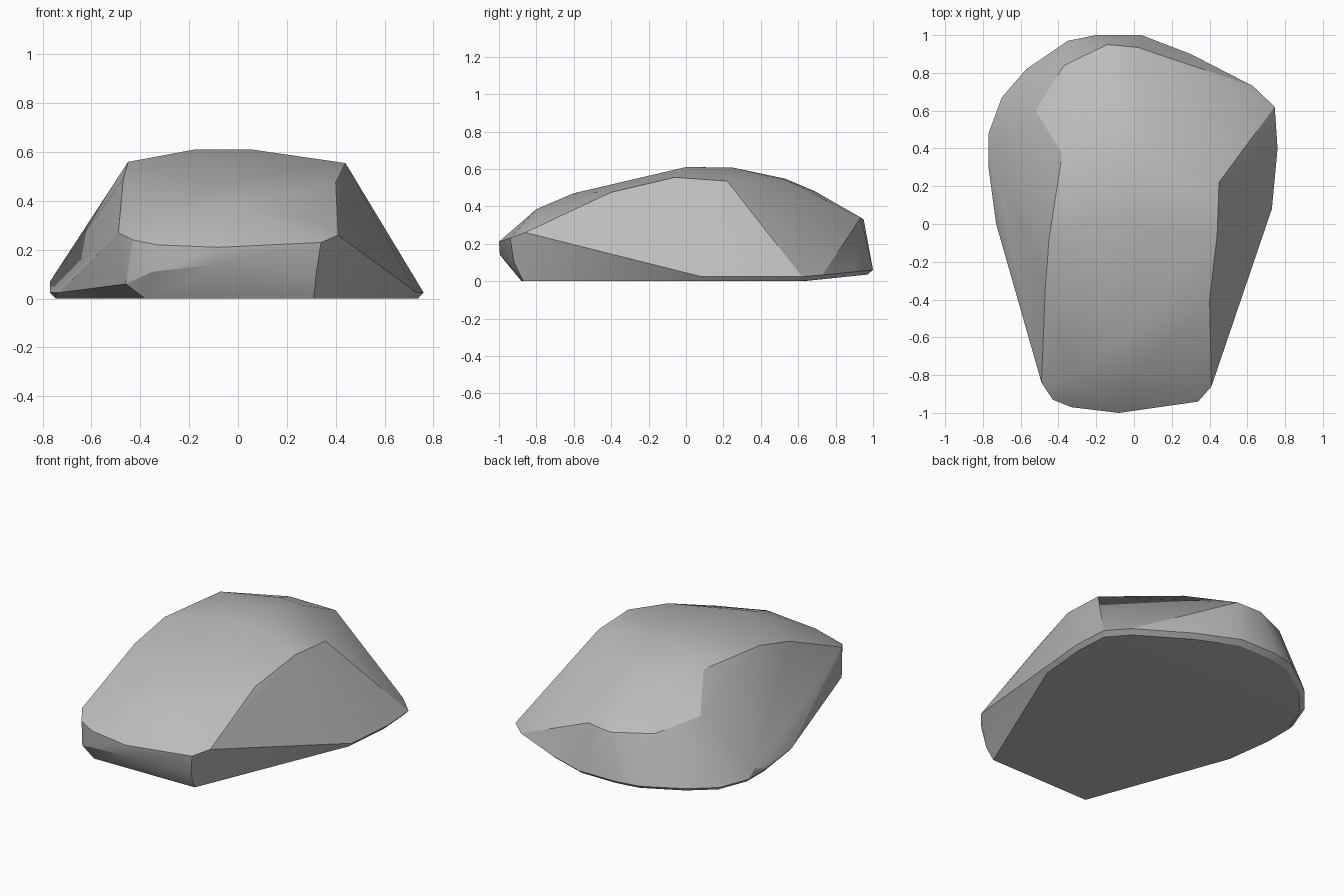
import bpy
import bmesh
import math

default_cube = bpy.data.objects.get("Cube")
if default_cube:
    bpy.data.objects.remove(default_cube, do_unlink=True)


def make_material(name, colour):
    material = bpy.data.materials.new(name)
    material.use_nodes = True
    material.diffuse_color = colour
    shader = material.node_tree.nodes["Principled BSDF"]
    shader.inputs["Base Color"].default_value = colour
    shader.inputs["Roughness"].default_value = 0.9
    return material


def hull_object(name, points, material):
    """Wrap a set of corner points in a closed convex stone surface."""
    mesh = bpy.data.meshes.new(name)
    bm = bmesh.new()
    for point in points:
        bm.verts.new(point)
    result = bmesh.ops.convex_hull(bm, input=bm.verts)
    unused = set(result["geom_interior"]) | set(result["geom_unused"])
    loose = [item for item in unused if isinstance(item, bmesh.types.BMVert)]
    bmesh.ops.delete(bm, geom=loose, context="VERTS")
    bmesh.ops.dissolve_limit(bm, angle_limit=math.radians(1),
                             verts=bm.verts, edges=bm.edges)
    bmesh.ops.recalc_face_normals(bm, faces=bm.faces)
    bm.to_mesh(mesh)
    bm.free()
    mesh.materials.append(material)
    rock = bpy.data.objects.new(name, mesh)
    bpy.context.collection.objects.link(rock)
    return rock


def underside_height(y):
    """The flat underside lifts slightly towards the back."""
    return max(0, (y - .65) * .1)


# Footprint of the sides and back, going round from front right to front left
footprint = [
    (.73, .08), (.76, .4), (.745, .62), (.63, .73), (.3, .9), (.04, 1),
    (-.2, 1), (-.35, .97), (-.57, .82), (-.7, .67), (-.77, .48),
    (-.77, .3), (-.73, 0),
]
ground_edge = [(x, y, underside_height(y) + .025) for x, y in footprint]
underside = [(x * .97, y * .97, underside_height(y)) for x, y in footprint]

# Blunt front face: its lower edge, then its upper rim
front_foot = [
    (-.38, -.88, 0), (.31, -.87, 0), (-.46, -.88, .06),
    (-.35, -.96, .11), (-.08, -.995, .14), (.32, -.92, .1),
]
front_rim = [
    (-.49, -.84, .27), (-.43, -.93, .24), (-.33, -.97, .22),
    (-.08, -1, .21), (.34, -.94, .23), (.41, -.86, .26),
]

# Sloping brow above the front face
brow = [
    (-.32, -.82, .35), (0, -.8, .385), (.35, -.8, .32),
    (-.05, -.6, .47), (.4, -.4, .475), (-.47, -.35, .49),
]

# Crown and the shoulder ridges beside it
crown = [
    (-.18, .02, .61), (.06, 0, .61), (.06, .25, .607), (-.18, .25, .605),
    (.44, -.06, .555), (.45, .22, .535), (-.45, -.08, .56),
    (-.38, .37, .565), (-.07, .53, .548), (.08, .53, .54),
]

# Back slope down to the steep rear rim
back_slope = [
    (-.13, .69, .48), (-.52, .6, .4), (-.37, .84, .34),
    (-.14, .95, .33), (.02, .935, .34), (-.77, .42, .07),
]

stone_grey = make_material("stone_grey", (.5, .5, .5, 1))
rock = hull_object(
    "rock",
    ground_edge + underside + front_foot + front_rim + brow + crown + back_slope,
    stone_grey,
)

# Soften shallow facets while keeping the main ridges crisp
bpy.ops.object.select_all(action="DESELECT")
rock.select_set(True)
bpy.context.view_layer.objects.active = rock
bpy.ops.object.shade_smooth_by_angle(angle=math.radians(20))
